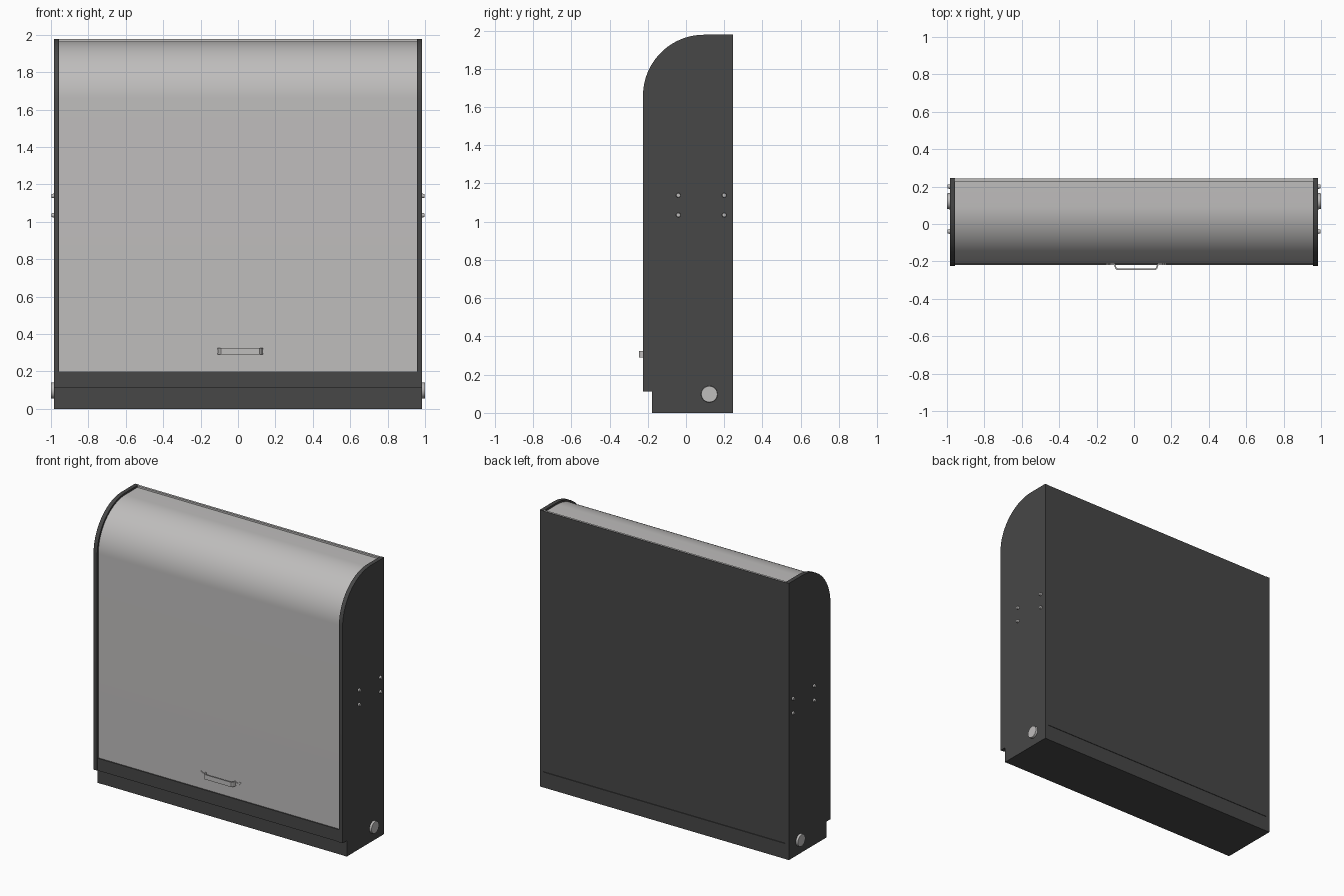
import bpy, bmesh, math
from mathutils import Matrix, Vector

if "Cube" in bpy.data.objects:
    bpy.data.objects.remove(bpy.data.objects["Cube"])


def material(name, rgb):
    m = bpy.data.materials.new(name)
    m.diffuse_color = (*rgb, 1)
    m.use_nodes = True
    m.node_tree.nodes["Principled BSDF"].inputs["Base Color"].default_value = m.diffuse_color
    return m


DARK = material("charcoal panel", (0.063, 0.063, 0.063))
LIGHT = material("light grey metal", (0.52, 0.51, 0.505))


def finish(name, bm, mat, smooth=False):
    bmesh.ops.recalc_face_normals(bm, faces=bm.faces)
    me = bpy.data.meshes.new(name)
    bm.to_mesh(me)
    bm.free()
    ob = bpy.data.objects.new(name, me)
    bpy.context.collection.objects.link(ob)
    me.materials.append(mat)
    if smooth:
        bpy.ops.object.select_all(action='DESELECT')
        bpy.context.view_layer.objects.active = ob
        ob.select_set(True)
        bpy.ops.object.shade_smooth_by_angle(angle=math.radians(30))
    return ob


def box(name, x, y, z, mat):
    bm = bmesh.new()
    bmesh.ops.create_cube(bm, size=1)
    for v in bm.verts:
        v.co = [a[0] + (c + 0.5) * (a[1] - a[0]) for a, c in zip((x, y, z), v.co)]
    return finish(name, bm, mat)


def extrude(name, pts, direction, mat, smooth=False):
    bm = bmesh.new()
    f = bm.faces.new([bm.verts.new(p) for p in pts])
    r = bmesh.ops.extrude_face_region(bm, geom=[f])
    bmesh.ops.translate(bm, vec=Vector(direction),
                        verts=[g for g in r['geom'] if isinstance(g, bmesh.types.BMVert)])
    return finish(name, bm, mat, smooth)


def disc(name, x0, x1, y, z, r, mat, segs, bevel):
    bm = bmesh.new()
    bmesh.ops.create_cone(bm, cap_ends=True, segments=segs, radius1=r, radius2=r * bevel,
                          depth=abs(x1 - x0))
    s = 1 if x1 > x0 else -1
    bmesh.ops.transform(bm, verts=bm.verts,
                        matrix=Matrix.Translation(((x0 + x1) / 2, y, z))
                        @ Matrix.Rotation(s * math.pi / 2, 4, 'Y'))
    return finish(name, bm, mat, True)


def arc(r, n=32):
    # front-top rounding shared by side panels and shutter, front to top
    return [(0.095 - r * math.cos(a), 1.658 + r * math.sin(a))
            for a in (math.pi / 2 * i / n for i in range(n + 1))]


IN, OUT = 0.956, 0.985

# side panels with toe notch, lock discs and bolts
outline = [(0.245, 0), (-0.178, 0), (-0.178, 0.113), (-0.225, 0.113)] + arc(0.32) + [(0.245, 1.978)]
for side, s in (("left", -1), ("right", 1)):
    extrude(side + "_side_panel", [(s * IN, y, z) for y, z in outline], (s * (OUT - IN), 0, 0), DARK, True)
    disc(side + "_cable_cap", s * 0.98, s * 1.0, 0.122, 0.098, 0.044, LIGHT, 32, 0.95)
    for i, (y, z) in enumerate([(-0.04, 1.035), (-0.04, 1.138), (0.2, 1.035), (0.2, 1.138)]):
        disc(f"{side}_bolt_{i + 1}", s * 0.98, s * 0.996, y, z, 0.013, LIGHT, 16, 0.8)

# curved shutter sheet
outer, inner = arc(0.307), arc(0.295)
sheet = ([(-0.212, 0.2)] + outer + [(0.23, 1.965), (0.23, 1.953)] + inner[::-1] + [(-0.2, 0.2)])
extrude("shutter", [(-IN, y, z) for y, z in sheet], (2 * IN, 0, 0), LIGHT, True)

# plinth, floor with front rail, back panel and top strip
box("plinth", (-IN, IN), (-0.177, 0.244), (0, 0.11), DARK)
box("bottom_rail", (-IN, IN), (-0.22, 0.23), (0.112, 0.2), DARK)
box("back_panel", (-IN, IN), (0.232, 0.244), (0.113, 1.965), DARK)
box("back_panel_lip", (-IN, IN), (0.2425, 0.244), (1.965, 1.977), DARK)
box("top_strip", (-IN, IN), (0.228, 0.2425), (1.965, 1.977), LIGHT)

# strap handle: bent profile seen from above, plus fixing tabs
CX = 0.012
half = [(0.122, -0.211), (0.112, -0.238), (0.104, -0.245)]
half_in = [(0.098, -0.238), (0.105, -0.235), (0.114, -0.211)]
left = lambda pts: [(-x, y) for x, y in pts[::-1]]
loop = half + left(half) + left(half_in) + half_in
extrude("handle", [(CX + x, y, 0.29) for x, y in loop], (0, 0, 0.034), LIGHT)
for side, s in (("left", -1), ("right", 1)):
    tab = [(0.118, 0.3), (0.137, 0.294), (0.15, 0.305), (0.162, 0.322), (0.152, 0.326),
           (0.14, 0.316), (0.118, 0.318)]
    extrude(side + "_handle_tab", [(CX + s * x, -0.218, z) for x, z in tab], (0, 0.008, 0), LIGHT)
